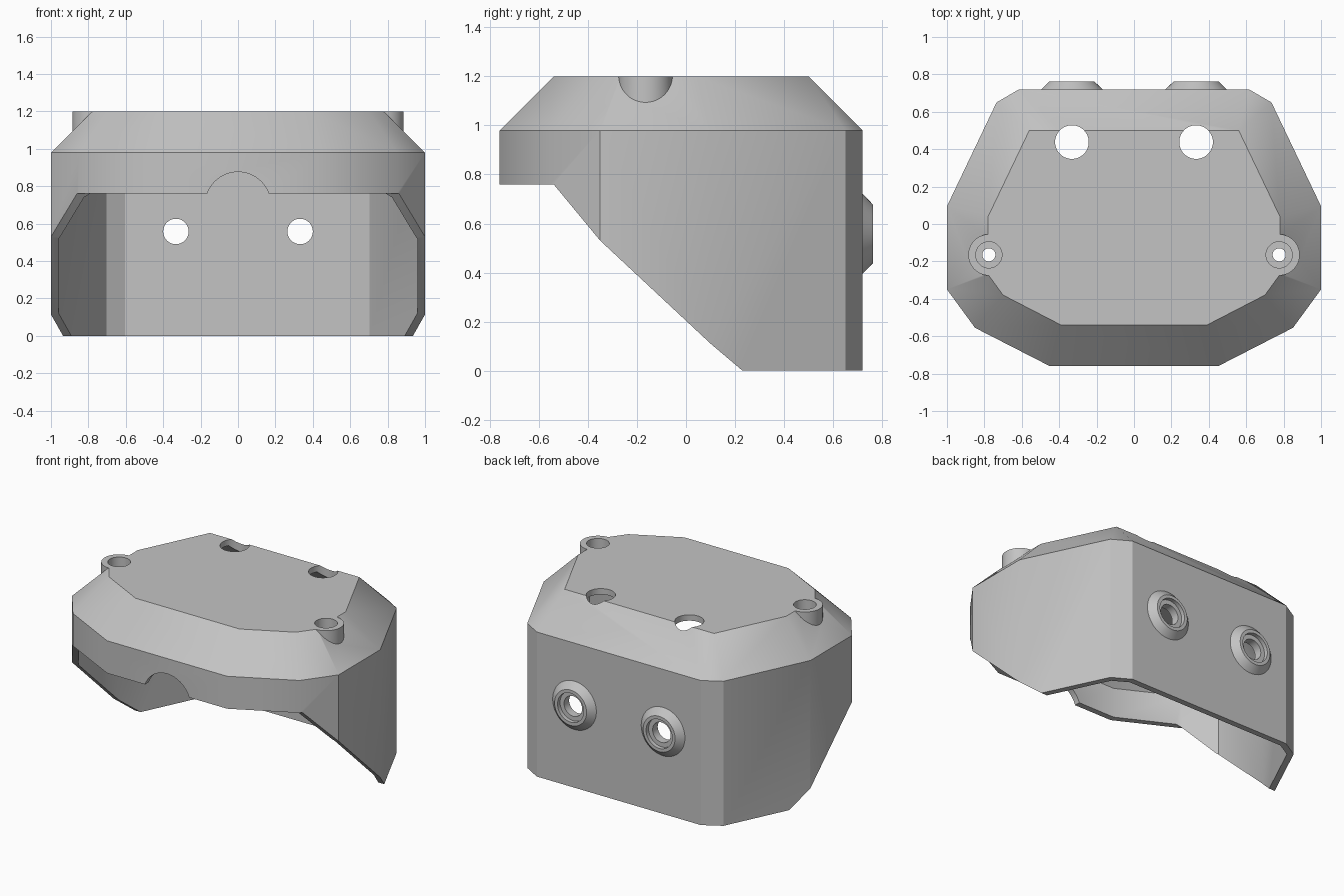
import bpy, bmesh, math
from mathutils import Vector, Matrix

if "Cube" in bpy.data.objects:
    bpy.data.objects.remove(bpy.data.objects["Cube"])

grey = bpy.data.materials.new("light_grey")
grey.diffuse_color = (0.55, 0.55, 0.55, 1)
grey.use_nodes = True
grey.node_tree.nodes["Principled BSDF"].inputs["Base Color"].default_value = grey.diffuse_color


def add_object(name, bm):
    bmesh.ops.recalc_face_normals(bm, faces=bm.faces[:])
    mesh = bpy.data.meshes.new(name)
    bm.to_mesh(mesh)
    bm.free()
    mesh.materials.append(grey)
    ob = bpy.data.objects.new(name, mesh)
    bpy.context.collection.objects.link(ob)
    return ob


def hull(name, points):
    bm = bmesh.new()
    for p in points:
        bm.verts.new(p)
    bmesh.ops.convex_hull(bm, input=bm.verts[:])
    bmesh.ops.dissolve_limit(bm, angle_limit=0.01, verts=bm.verts[:], edges=bm.edges[:])
    return add_object(name, bm)


def tube(name, start, end, r1, r2=None, segs=48):
    """Cylinder or cone running from start to end."""
    a, b = Vector(start), Vector(end)
    rot = (b - a).to_track_quat('Z', 'Y').to_matrix().to_4x4()
    bm = bmesh.new()
    bmesh.ops.create_cone(bm, cap_ends=True, segments=segs, radius1=r1,
                          radius2=r1 if r2 is None else r2, depth=(b - a).length,
                          matrix=Matrix.Translation((a + b) / 2) @ rot)
    return add_object(name, bm)


def boolean(target, tool, op):
    mod = target.modifiers.new("bool", 'BOOLEAN')
    mod.operation, mod.object, mod.solver = op, tool, 'EXACT'
    bpy.context.view_layer.objects.active = target
    bpy.ops.object.modifier_apply(modifier=mod.name)
    bpy.data.objects.remove(tool, do_unlink=True)


def mirrored(half):
    return half + [(-x, y) for x, y in reversed(half)]


def inset(poly, d):
    """Offset a counter-clockwise convex outline inwards."""
    out = []
    for i, p in enumerate(poly):
        p, q, r = Vector(p), Vector(poly[i - 1]), Vector(poly[(i + 1) % len(poly)])
        e1, e2 = (p - q).normalized(), (r - p).normalized()
        n1, n2 = Vector((-e1.y, e1.x)), Vector((-e2.y, e2.x))
        out.append(p + (n1 + n2) * d / (1 + n1.dot(n2)))
    return out


def ring(poly, z):
    return [(p[0], p[1], z) for p in poly]


# Plan outlines: body walls and flat top
body = mirrored([(0.45, -0.76), (0.85, -0.555), (1, -0.35), (1, 0.095), (0.735, 0.65), (0.615, 0.72)])
top = mirrored([(0.39, -0.54), (0.70, -0.38), (0.78, -0.27), (0.78, 0.04), (0.56, 0.5)])

shell = hull("shell", ring(body, 0) + ring(body, 0.98) + ring(top, 1.2))
cavity = hull("cavity", ring(inset(body, 0.04), -0.2) + ring(inset(body, 0.04), 0.964)
              + ring(inset(top, 0.016), 1.16))
boolean(shell, cavity, 'DIFFERENCE')

# Open lower front with sloping sides
bm = bmesh.new()
profile = [(-1, 0.76), (-0.54, 0.76), (-0.35, 0.53), (0.1, 0.11), (0.23, 0), (0.23, -0.5), (-1, -0.5)]
face = bm.faces.new([bm.verts.new((-1.5, y, z)) for y, z in profile])
ext = bmesh.ops.extrude_face_region(bm, geom=[face])
bmesh.ops.translate(bm, vec=(3, 0, 0), verts=[g for g in ext['geom'] if isinstance(g, bmesh.types.BMVert)])
boolean(shell, add_object("slope_cutter", bm), 'DIFFERENCE')

# Arched notch in the front edge
boolean(shell, tube("notch_cutter", (0, -1, 0.70), (0, -0.6, 0.70), 0.176, segs=64), 'DIFFERENCE')

for s in (-1, 1):
    # Side screw bosses with counterbores
    x, y = s * 0.776, -0.165
    boolean(shell, tube("screw_boss", (x, y, 1.04), (x, y, 1.2), 0.11), 'UNION')
    boolean(shell, tube("counterbore", (x, y, 1.12), (x, y, 1.3), 0.07), 'DIFFERENCE')
    boolean(shell, tube("screw_hole", (x, y, 0.9), (x, y, 1.3), 0.035), 'DIFFERENCE')
    # Top access holes
    x = s * 0.332
    boolean(shell, tube("access_hole", (x, 0.438, 0.99), (x, 0.438, 1.3), 0.09), 'DIFFERENCE')
    # Bevelled rear collars with stepped through holes
    z = 0.558
    boolean(shell, tube("rear_collar", (x, 0.70, z), (x, 0.762, z), 0.185, 0.12), 'UNION')
    boolean(shell, tube("rear_counterbore", (x, 0.735, z), (x, 0.9, z), 0.098), 'DIFFERENCE')
    boolean(shell, tube("rear_hole", (x, 0.6, z), (x, 0.9, z), 0.068), 'DIFFERENCE')

bpy.ops.object.select_all(action='DESELECT')
shell.select_set(True)
bpy.context.view_layer.objects.active = shell
bpy.ops.object.shade_smooth_by_angle(angle=math.radians(28))
